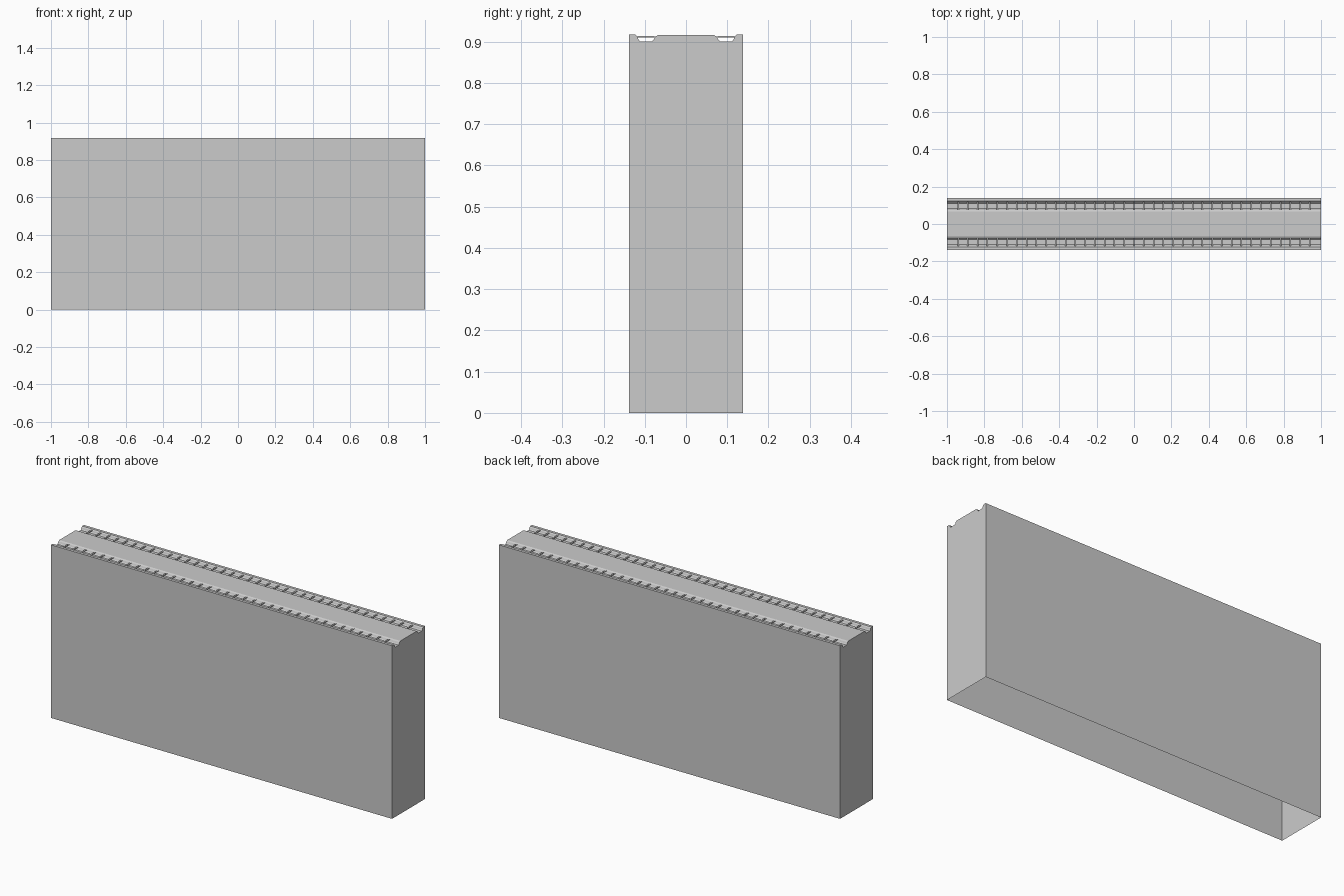
import bpy, bmesh

if "Cube" in bpy.data.objects:
    bpy.data.objects.remove(bpy.data.objects["Cube"])

L, W, H = 1.0, 0.138, 0.917       # half length, half width, height

# half of the top profile (y, z), from the centre to the foot of the side wall
half = [(0.068, 0.916), (0.075, 0.912), (0.079, 0.904), (0.084, 0.900), (0.110, 0.900),
        (0.115, 0.904), (0.118, 0.912), (0.123, H), (W, H), (W, 0.0)]
profile = [(-y, z) for y, z in reversed(half)] + half


def make_object(name, bm):
    mesh = bpy.data.meshes.new(name)
    bm.to_mesh(mesh)
    bm.free()
    obj = bpy.data.objects.new(name, mesh)
    bpy.context.collection.objects.link(obj)
    return obj


# hollow wall shell with two channels along its top, open underneath
bm = bmesh.new()
rings = [[bm.verts.new((x, y, z)) for y, z in profile] for x in (-L, L)]
for i in range(len(profile) - 1):
    bm.faces.new((rings[0][i], rings[0][i + 1], rings[1][i + 1], rings[1][i]))
for ring in rings:
    bm.faces.new(ring)
bmesh.ops.recalc_face_normals(bm, faces=bm.faces)
if sum((f.normal.z for f in bm.faces)) < 0:
    bmesh.ops.reverse_faces(bm, faces=bm.faces)
make_object("wall_body", bm)

# thin cross bars spanning each channel
bm = bmesh.new()
for side in (-1, 1):
    for k in range(37):
        geo = bmesh.ops.create_cube(bm, size=1)["verts"]
        bmesh.ops.scale(bm, vec=(0.008, 0.042, 0.003), verts=geo)
        bmesh.ops.translate(bm, vec=(-0.94 + k * 1.88 / 36, side * 0.097, 0.912), verts=geo)
make_object("channel_bars", bm)
